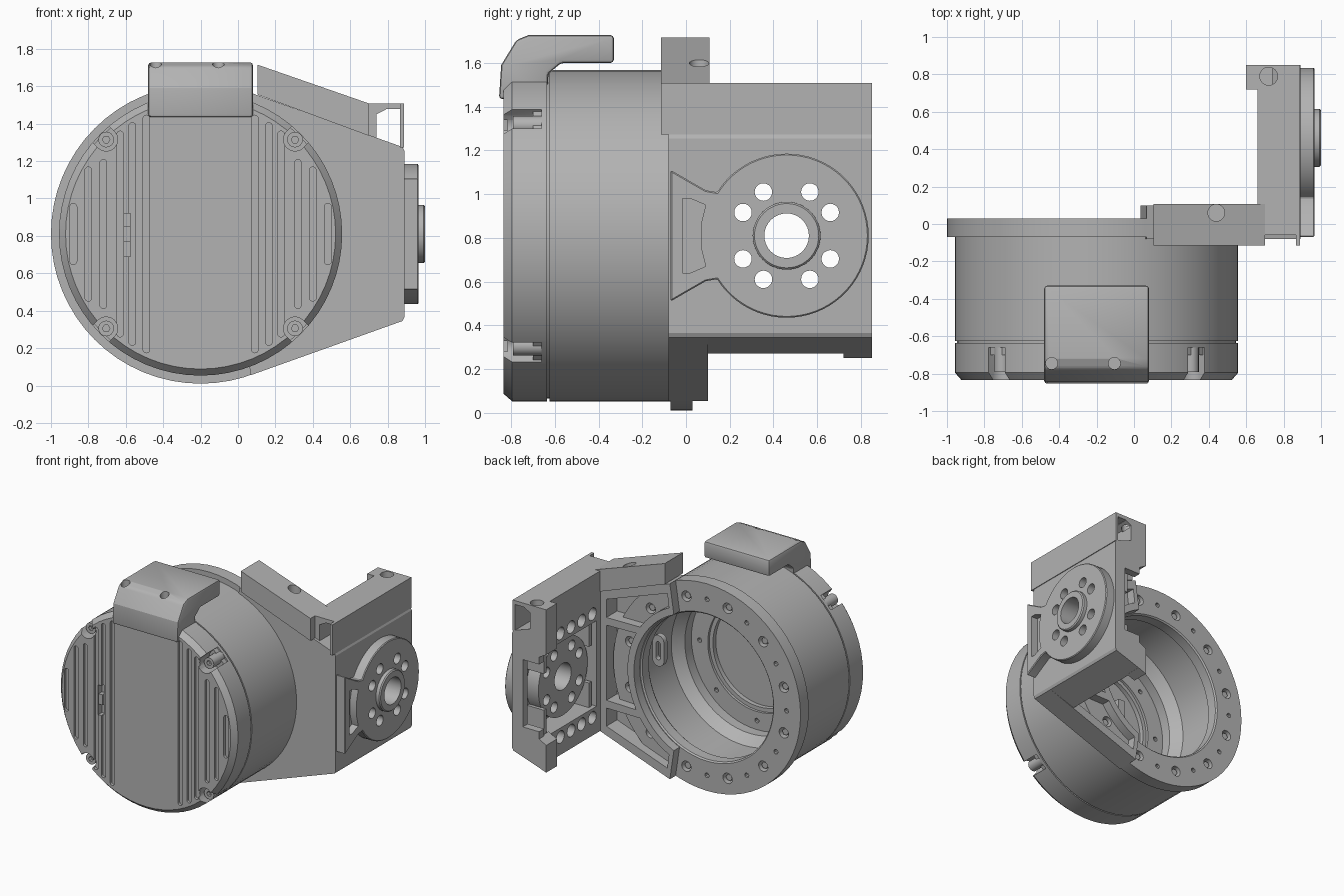
import bpy, bmesh
from math import sin, cos, radians, sqrt, pi

if "Cube" in bpy.data.objects:
    bpy.data.objects.remove(bpy.data.objects["Cube"], do_unlink=True)

grey = bpy.data.materials.new("machined grey")
grey.use_nodes = True
grey.diffuse_color = (0.45, 0.45, 0.45, 1)
grey.node_tree.nodes["Principled BSDF"].inputs["Base Color"].default_value = (0.45, 0.45, 0.45, 1)

CX, CZ = -0.2, 0.81      # drum axis
JY, JZ = 0.46, 0.81      # side joint axis


# ---- outlines ----
def arc(cx, cy, r, a0, a1, n):
    return [(cx + r * cos(radians(a0 + (a1 - a0) * i / n)),
             cy + r * sin(radians(a0 + (a1 - a0) * i / n))) for i in range(n + 1)]


def circle(cx, cy, r, n=24):
    return arc(cx, cy, r, 0, 360, n)[:-1]


def rect(x0, x1, y0, y1):
    return [(x0, y0), (x1, y0), (x1, y1), (x0, y1)]


def slot(cx, cy, half, r, ang=90):
    dx, dy = half * cos(radians(ang)), half * sin(radians(ang))
    return (arc(cx + dx, cy + dy, r, ang - 90, ang + 90, 8)
            + arc(cx - dx, cy - dy, r, ang + 90, ang + 270, 8))


def polar(r, deg):
    return CX + r * cos(radians(deg)), CZ + r * sin(radians(deg))


def mirror(pts):
    return [(x, 2 * CZ - z) for x, z in pts]


# ---- solids ----
def add_prism(bm, pts, axis, a, b):
    def place(p, t):
        u, v = p
        return {"x": (t, u, v), "y": (u, t, v), "z": (u, v, t)}[axis]
    lo = [bm.verts.new(place(p, a)) for p in pts]
    hi = [bm.verts.new(place(p, b)) for p in pts]
    n = len(pts)
    faces = [bm.faces.new(lo), bm.faces.new(hi)]
    faces += [bm.faces.new((lo[i], lo[(i + 1) % n], hi[(i + 1) % n], hi[i])) for i in range(n)]
    bmesh.ops.recalc_face_normals(bm, faces=faces)


def to_object(name, bm):
    me = bpy.data.meshes.new(name)
    bm.to_mesh(me)
    bm.free()
    me.materials.append(grey)
    ob = bpy.data.objects.new(name, me)
    bpy.context.scene.collection.objects.link(ob)
    return ob


def solid(name, *prisms):
    bm = bmesh.new()
    for p in prisms:
        add_prism(bm, *p)
    return to_object(name, bm)


def lathe(name, profile, n=64):
    bm = bmesh.new()
    vs = [bm.verts.new((CX + r, y, CZ)) for r, y in profile]
    es = [bm.edges.new((vs[i], vs[(i + 1) % len(vs)])) for i in range(len(vs))]
    bmesh.ops.spin(bm, geom=vs + es, cent=(CX, 0, CZ), axis=(0, 1, 0), angle=2 * pi, steps=n)
    bmesh.ops.remove_doubles(bm, verts=bm.verts, dist=1e-5)
    bmesh.ops.dissolve_degenerate(bm, edges=bm.edges, dist=1e-5)
    bmesh.ops.recalc_face_normals(bm, faces=bm.faces)
    return to_object(name, bm)


def bake(ob):
    dg = bpy.context.evaluated_depsgraph_get()
    me = bpy.data.meshes.new_from_object(ob.evaluated_get(dg))
    ob.modifiers.clear()
    ob.data = me


def bevel(ob, width, segments=2):
    m = ob.modifiers.new("bevel", "BEVEL")
    m.width, m.segments, m.limit_method = width, segments, "ANGLE"
    bake(ob)


def cut(ob, prisms):
    cutter = solid("cutter", *prisms)
    cutter.hide_render = True
    m = ob.modifiers.new("cut", "BOOLEAN")
    m.operation, m.object, m.solver, m.use_self = "DIFFERENCE", cutter, "EXACT", True
    bake(ob)
    bpy.data.objects.remove(cutter, do_unlink=True)


# ---- drum housing with rear flange and stepped bore ----
housing = lathe("drum_housing", [
    (0, -0.7), (0.745, -0.7), (0.745, -0.625), (0.757, -0.625), (0.757, -0.07), (0.8, -0.07),
    (0.8, 0.03), (0.57, 0.03), (0.56, 0.02), (0.56, -0.06), (0.62, -0.1), (0.62, -0.42),
    (0.56, -0.5), (0.56, -0.58), (0.42, -0.58), (0.42, -0.6), (0.39, -0.6), (0.39, -0.66), (0, -0.66)])
bolts = [15 + 30 * k for k in range(12)]
holes = [(circle(*polar(0.68, a), 0.04, 16), "y", -0.03, 0.1) for a in bolts]
holes += [(circle(*polar(0.68, a), 0.018, 10), "y", -0.03, 0.1) for a in range(90, 271, 30)]
holes += [(circle(*polar(0.49, 45 * k), 0.018, 10), "y", -0.61, -0.5) for k in range(8)]
cut(housing, holes)
solid("flange_screws", *[(circle(*polar(0.68, a), 0.026, 6), "y", -0.04, 0.012) for a in bolts])
solid("inner_ridge", (rect(CX - 0.2, CX - 0.14, 0.6, 1.02), "y", -0.67, -0.58))
tab = solid("bore_tab", (slot(CX + 0.48, CZ + 0.12, 0.07, 0.05), "y", -0.1, -0.06))
cut(tab, [(slot(CX + 0.48, CZ + 0.12, 0.05, 0.02), "y", -0.2, 0)])

# ---- front cap with grooves and screw notches ----
cap = lathe("front_cap", [(0, -0.835), (0.722, -0.835), (0.757, -0.795), (0.757, -0.635), (0, -0.635)])
grooves = []
for o in (0.29, 0.365, 0.43, 0.52, 0.6, 0.68):
    half = 0.38 if o == 0.52 else sqrt(0.7 ** 2 - o ** 2) - 0.02
    grooves += [(slot(CX + s * o, CZ, half, 0.018), "y", -0.9, -0.815) for s in (-1, 1)]
corners = (45, 135, 225, 315)
notches = [(slot(*polar(0.914, a), 0.2, 0.062, a), "y", -0.9, -0.66) for a in corners]
window = [(rect(-0.61, -0.575, 0.69, 0.92), "y", -0.9, -0.79)]
cut(cap, grooves + notches + window)
solid("window_bar", (rect(-0.61, -0.575, 0.77, 0.85), "y", -0.83, -0.78))
screws = solid("cap_screws", *[(circle(*polar(0.714, a), 0.042, 16), "y", -0.79, -0.65) for a in corners])
cut(screws, [(circle(*polar(0.714, a), 0.02, 6), "y", -0.9, -0.76) for a in corners])

# ---- cable hood on top of the drum ----
hood = solid("cable_hood", ([
    (-0.855, 1.435), (-0.845, 1.59), (-0.775, 1.705), (-0.72, 1.727), (-0.33, 1.727), (-0.33, 1.6),
    (-0.57, 1.6), (-0.63, 1.55), (-0.63, 1.435)], "x", -0.48, 0.08))
bevel(hood, 0.015)
cut(hood, [(rect(-0.43, 0.03, -0.56, -0.37), "z", 1.5, 1.69)]
    + [(circle(x, -0.745, 0.032, 16), "z", 1.66, 1.8) for x in (-0.44, -0.105)])

# ---- bracket plate behind the drum, tangent to the flange ----
plate_outline = [(0.068, 0.055), (0.88, 0.345), (0.89, 0.365), (0.89, 1.255), (0.88, 1.275), (0.068, 1.565)]
plate_outline += arc(CX, CZ, 0.575, 66, -66, 24)
plate = solid("bracket_plate", (plate_outline, "y", -0.08, 0.1))
top_pocket = arc(CX, CZ, 0.63, 34, 64, 8) + [(0.09, 1.485), (0.61, 1.3), (0.61, 1.16)]
mid_pocket = arc(CX, CZ, 0.63, -28, 28, 12) + [(0.61, 1.1), (0.61, 0.52)]
cut(plate, [(p, "y", -0.03, 0.2) for p in (top_pocket, mid_pocket, mirror(top_pocket))])

# ---- side arm reaching backwards, with pockets on the inner face ----
arm = solid("side_arm", ([(0.66, 0.272), (0.88, 0.345), (0.89, 0.365), (0.89, 1.255),
                          (0.88, 1.275), (0.66, 1.348)], "y", 0.1, 0.85))
bolt_holes = [(circle(JY + 0.226 * cos(a), JZ + 0.226 * sin(a), 0.04, 20), "x", 0.4, 1.2)
              for a in [radians(90 * q + t) for q in range(4) for t in (28, 62)]]
bolt_holes.append((circle(JY, JZ, 0.102, 32), "x", 0.4, 1.2))
rows = [(circle(y, z, 0.048, 16), "x", 0.5, 0.84) for y in (0.2, 0.33, 0.46, 0.59) for z in (0.41, 1.21)]
cut(arm, bolt_holes + rows + [(rect(0.15, 0.79, 0.48, 1.14), "x", 0.5, 0.83),
                              (rect(0.78, 1.0, 0.55, 1.07), "x", 0.5, 0.8)])
boss = solid("joint_boss", (circle(JY, JZ, 0.3, 48), "x", 0.73, 0.86))
cut(boss, bolt_holes)
solid("arm_ribs", *[(rect(y, y + 0.03, z, z + 0.2), "x", 0.69, 0.85)
                    for y in (0.17, 0.72) for z in (0.47, 0.95)])
lip = [(0.6, 0.25), (0.67, 0.275), (0.67, 0.5), (0.6, 0.46)]
solid("arm_lips", (lip, "y", 0.72, 0.85), (mirror(lip), "y", 0.72, 0.85))

# ---- joint disc with wedge-shaped root ----
outline = ([(-0.07, 1.11), (0.09, 1.018)] + arc(JY, JZ, 0.375, 148, -148, 56)
           + [(0.09, 0.602), (-0.07, 0.51)])
disc = solid("joint_disc", (outline, "x", 0.87, 0.965))
bevel(disc, 0.006, 1)
pocket = [(-0.015, 0.64), (0.02, 0.64), (0.09, 0.67), (0.07, 0.75), (0.07, 0.87),
          (0.09, 0.95), (0.02, 0.98), (-0.015, 0.98)]
cut(disc, bolt_holes + [(pocket, "x", 0.91, 1.1)])
ring = solid("joint_ring", (circle(JY, JZ, 0.155, 48), "x", 0.9, 1.0))
bevel(ring, 0.008, 1)
cut(ring, bolt_holes[-1:])

# ---- cover rail along the upper edge of bracket and arm ----
rail = solid("sloped_cover", ([(0.105, 1.555), (0.105, 1.715), (0.7, 1.508), (0.7, 1.335)], "y", -0.115, 0.108))
cut(rail, [(circle(0.44, 0.06, 0.045), "z", 1.5, 2)])
lid = solid("arm_cover_inner", ([(0.66, 1.34), (0.66, 1.508), (0.79, 1.508), (0.79, 1.475),
                                 (0.74, 1.45), (0.74, 1.315)], "y", -0.06, 0.85))
end = solid("arm_cover_end", (rect(0.6, 0.74, 0.72, 0.85), "z", 1.34, 1.508))
for part in (lid, end):
    cut(part, [(circle(0.72, 0.79, 0.048), "z", 1.44, 2)])
solid("arm_cover_lid", (rect(0.78, 0.885, -0.06, 0.85), "z", 1.478, 1.508))
solid("arm_cover_wall", (rect(0.865, 0.887, -0.115, 0.85), "z", 1.272, 1.508))

# ---- smooth shading with sharp edges kept ----
for ob in bpy.context.scene.objects:
    ob.select_set(ob.type == "MESH")
bpy.context.view_layer.objects.active = cap
bpy.ops.object.shade_smooth_by_angle(angle=radians(25))
